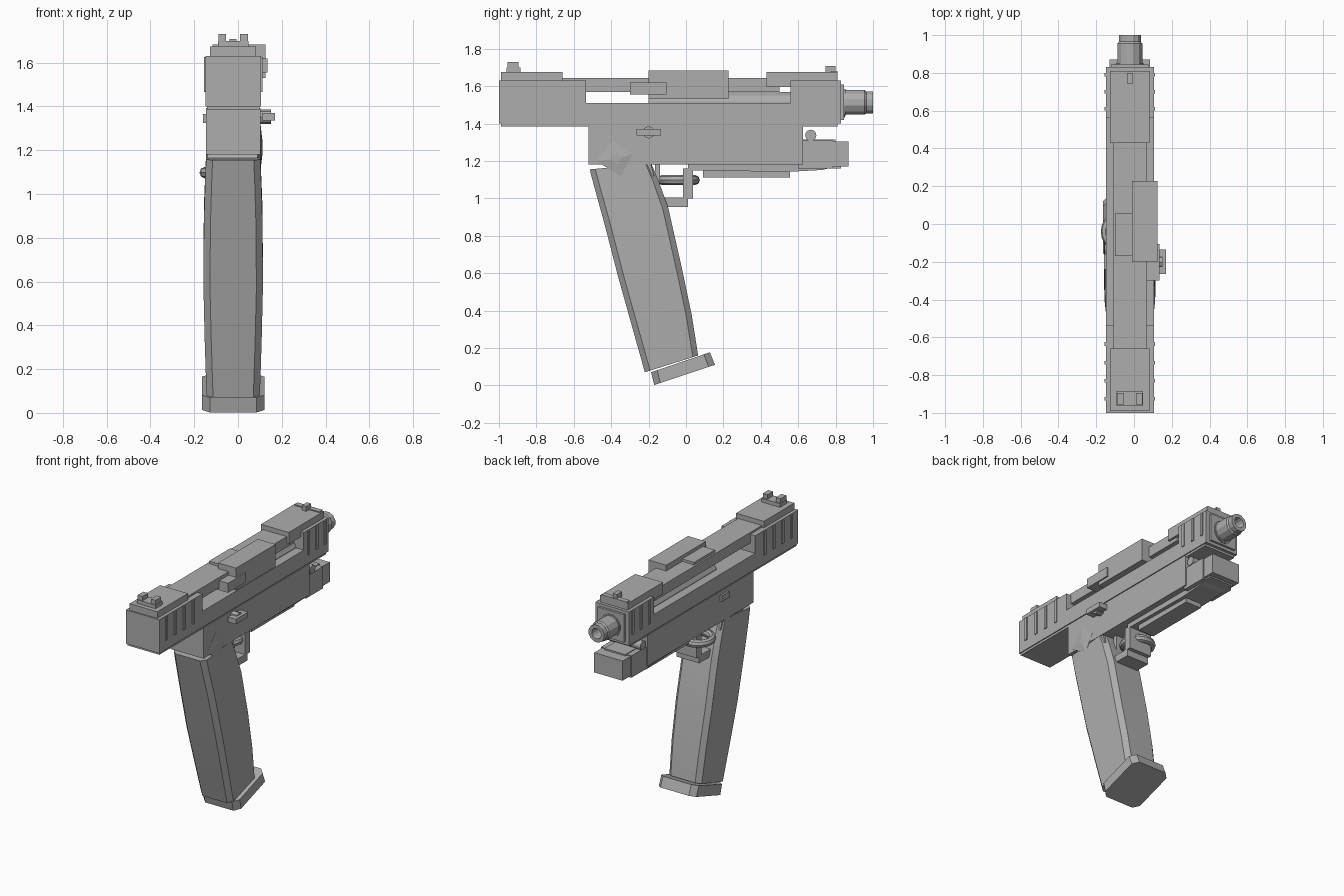
import bpy, bmesh, math
from mathutils import Vector

if "Cube" in bpy.data.objects:
    bpy.data.objects.remove(bpy.data.objects["Cube"])

CX = -0.022  # centre plane of the body
grey = bpy.data.materials.new("plain grey")
grey.diffuse_color = (0.42, 0.42, 0.42, 1)
grey.use_nodes = True
grey.node_tree.nodes["Principled BSDF"].inputs["Base Color"].default_value = grey.diffuse_color


def finish(name, bm, smooth=False):
    bmesh.ops.recalc_face_normals(bm, faces=bm.faces)
    me = bpy.data.meshes.new(name)
    bm.to_mesh(me)
    bm.free()
    me.materials.append(grey)
    ob = bpy.data.objects.new(name, me)
    bpy.context.collection.objects.link(ob)
    if smooth:
        bpy.context.view_layer.objects.active = ob
        ob.select_set(True)
        bpy.ops.object.shade_smooth_by_angle(angle=math.radians(30))
        ob.select_set(False)
    return ob


def loft(name, rings, closed=False, smooth=False):
    bm = bmesh.new()
    vs = [[bm.verts.new(p) for p in r] for r in rings]
    pairs = list(zip(vs, vs[1:])) + ([(vs[-1], vs[0])] if closed else [])
    for a, b in pairs:
        n = len(a)
        for i in range(n):
            bm.faces.new((a[i], a[(i + 1) % n], b[(i + 1) % n], b[i]))
    if not closed:
        bm.faces.new(vs[0])
        bm.faces.new(vs[-1])
    return finish(name, bm, smooth)


def prism(name, yz, x0, x1, inset=None):
    """side profile (y, z) extruded along x"""
    return loft(name, [[(x, y, z) for y, z in yz] for x in (x0, x1)])


def box(name, x0, x1, y0, y1, z0, z1):
    return prism(name, [(y0, z0), (y1, z0), (y1, z1), (y0, z1)], x0, x1)


def mid(name, half, y0, y1, z0, z1):
    return box(name, CX - half, CX + half, y0, y1, z0, z1)


def lathe_y(name, prof, z, n=12, closed=False):
    """(y, radius) profile turned about the barrel axis"""
    return loft(name, [[(CX + r * math.cos(2 * math.pi * (i + .5) / n), y,
                         z + r * math.sin(2 * math.pi * (i + .5) / n)) for i in range(n)]
                       for y, r in prof], closed)


# Slide: tall ends joined by a low middle, in one side profile
prism("slide", [(-1, 1.40), (0.83, 1.40), (0.83, 1.63), (0.56, 1.63), (0.56, 1.51),
                (-0.535, 1.51), (-0.535, 1.63), (-1, 1.63)], CX - .127, CX + .127)
mid("slide_rail", .12, -.99, .81, 1.385, 1.402)
mid("top_rib", .09, -.68, .5, 1.57, 1.643)
mid("rear_top_plate", .105, -.99, -.66, 1.625, 1.675)
mid("front_top_plate", .105, .43, .81, 1.595, 1.675)
mid("front_cap", .1, .80, .845, 1.42, 1.61)

# Raised grip ribs on both sides of the slide
for k, y in enumerate((-.925, -.83, -.735, -.635, .61, .7, .79)):
    for s in (-1, 1):
        mid(f"slide_groove_bar_{k}_{s}", .001, y - .009, y + .009, 1.465, 1.625).location.x = s * .1315
        box(f"slide_groove_rib_{k}_{s}", CX + s * .12, CX + s * .134, y - .01, y + .01, 1.465, 1.626)

# Sights
mid("rear_sight_base", .07, -.96, -.885, 1.67, 1.70)
for s in (-1, 1):
    mid(f"rear_sight_post_{s}", .018, -.955, -.895, 1.69, 1.73).location.x = s * .05
mid("front_sight_base", .095, .775, .81, 1.665, 1.682)
mid("front_sight", .016, .745, .80, 1.67, 1.708)

# Barrel with a hollow muzzle
lathe_y("barrel", [(-.2, .07), (.85, .07)], 1.5, 12)
lathe_y("muzzle", [(.82, .075), (.852, .075), (.853, .068), (.955, .068), (.965, .06),
                   (1.0, .06), (1.0, .036), (.88, .03), (.82, .03)], 1.513, 12, True)

# Bolt cover, handle and small top plate
box("bolt_cover", -.01, .125, -.2, .228, 1.53, 1.683)
box("bolt_handle", .03, .135, -.3, -.105, 1.555, 1.62)
box("small_top_plate", -.10, 0, -.17, .055, 1.62, 1.66)

# Frame and front accessory rail
mid("frame", .125, -.52, .625, 1.18, 1.392)
mid("front_rail", .115, .6, .785, 1.16, 1.31)
mid("front_rail_top", .08, .6, .80, 1.29, 1.315)
mid("front_rail_block", .107, .78, .87, 1.17, 1.305)
mid("front_rail_foot", .09, .6, .83, 1.16, 1.18)
n = 12
loft("cross_pin", [[(x, .667 + .03 * math.cos(2 * math.pi * i / n), 1.337 + .03 * math.sin(2 * math.pi * i / n))
                    for i in range(n)] for x in (CX - .12, CX + .12)])
prism("under_plate", [(.01, 1.19), (.01, 1.15), (.55, 1.142), (.73, 1.152), (.78, 1.165), (.78, 1.19)],
      CX - .085, CX + .085)
prism("under_rail", [(.09, 1.15), (.09, 1.112), (.555, 1.112), (.555, 1.15)], CX - .06, CX + .06)

# Safety lever on the right, flat stub on the left
loft("lever_hub", [[(x, -.2 + .033 * math.cos(math.pi * i / 4), 1.353 + .033 * math.sin(math.pi * i / 4))
                    for i in range(8)] for x in (.09, .15)])
box("safety_lever", .11, .17, -.265, -.135, 1.335, 1.37)
box("left_stub", -.16, -.14, -.24, -.16, 1.325, 1.365)


# Grip: chamfered sections lofted down a slanted, bowed path
def section(yb, zb, yf, zf, half, c=.03):
    b, f = Vector((0, yb, zb)), Vector((0, yf, zf))
    d = (f - b).normalized()
    out = []
    for x, t in ((-half + c, 0), (half - c, 0), (half, c), (half, -c), (half - c, None),
                 (-half + c, None), (-half, -c), (-half, c)):
        p = f if t is None else (f + d * t if t < 0 else b + d * t)
        out.append((CX + x, p.y, p.z))
    return out


loft("grip", [section(-.22, .07, .065, .16, .122),
              section(-.29, .32, .03, .38, .13),
              section(-.36, .57, -.025, .64, .136),
              section(-.435, .86, -.095, .95, .134),
              section(-.49, 1.06, -.145, 1.09, .128),
              section(-.515, 1.155, -.185, 1.185, .124)], smooth=True)
prism("grip_neck", [(-.43, 1.12), (-.17, 1.12), (-.2, 1.22), (-.40, 1.22)], CX - .118, CX + .118)

# Base plate under the grip
loft("base_plate", [section(-.17, .002, .155, .11, .142, .035),
                    section(-.187, .07, .128, .177, .142, .035)])

# Diamond-shaped facet where the grip meets the frame
diamond = [(-.48, 1.20), (-.39, 1.31), (-.28, 1.24), (-.35, 1.12)]
loft("grip_facet", [[(.09, y, z) for y, z in diamond],
                    [(.104, y, z) for y, z in diamond],
                    [(.112, -.375 + (y + .375) * .3, 1.21 + (z - 1.21) * .3) for y, z in diamond]])

# Trigger guard and ring-shaped trigger
prism("trigger_guard", [(-.125, 1.005), (-.11, .955), (.01, .955), (.01, 1.0), (.037, 1.0), (.037, 1.16),
                        (-.015, 1.16), (-.015, 1.005)], CX - .085, CX + .085)
mid("guard_rear_post", .05, -.165, -.14, 1.07, 1.19)
N, M = 20, 8
loft("trigger_ring", [[(-.062 + (.09 + .024 * math.cos(2 * math.pi * j / M)) * math.cos(2 * math.pi * i / N),
                        -.04 + (.09 + .024 * math.cos(2 * math.pi * j / M)) * math.sin(2 * math.pi * i / N),
                        1.098 + .026 * math.sin(2 * math.pi * j / M)) for j in range(M)]
                      for i in range(N)], closed=True, smooth=True)
